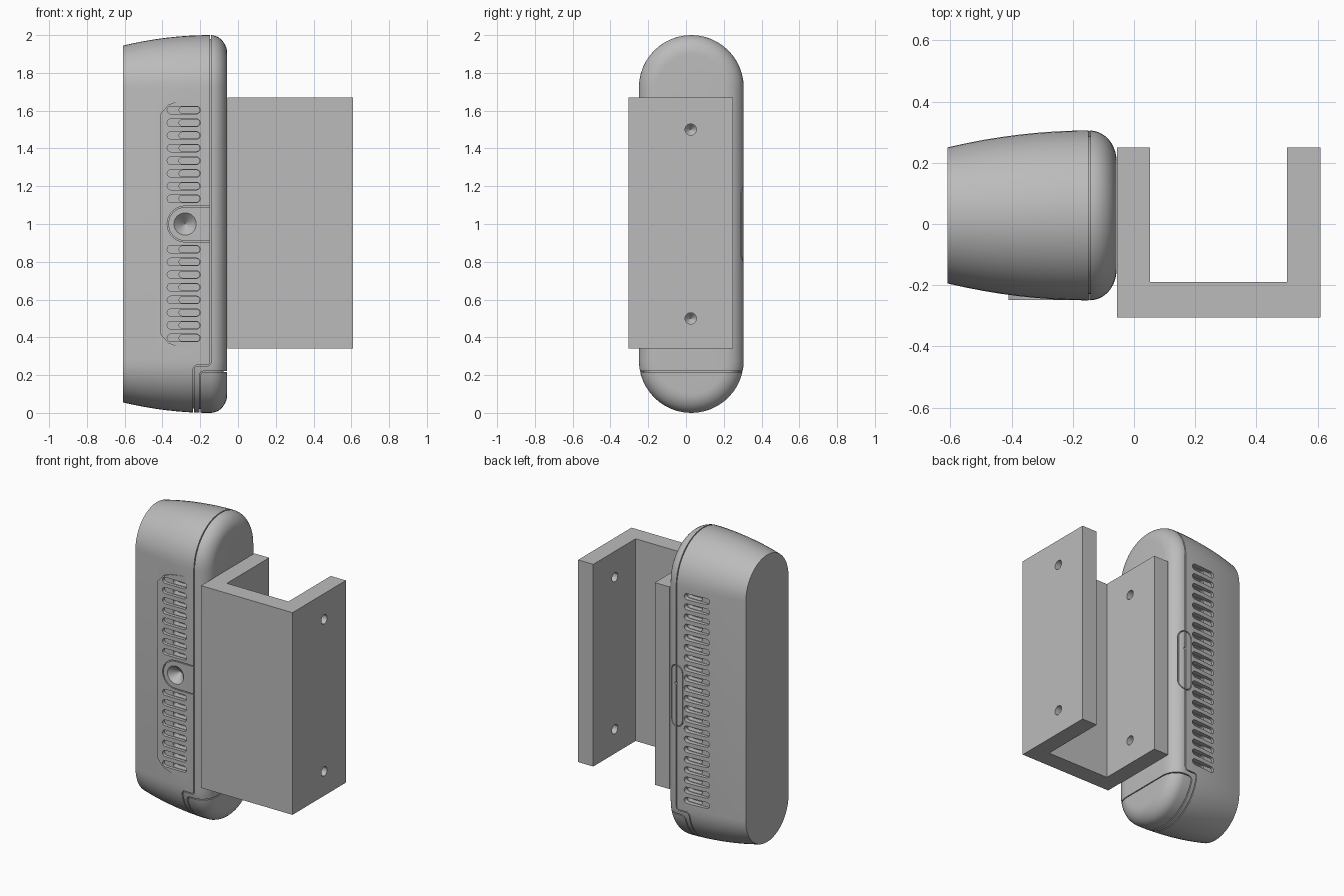
import bpy, bmesh, math
from mathutils import Matrix, Vector

cube = bpy.data.objects.get("Cube")
if cube:
    bpy.data.objects.remove(cube, do_unlink=True)

GREY = (0.5, 0.5, 0.5, 1)
grey = bpy.data.materials.new("plain grey")
grey.use_nodes = True
grey.diffuse_color = GREY
grey.node_tree.nodes["Principled BSDF"].inputs["Base Color"].default_value = GREY

CY = 0.028      # middle of the housing in y
HALF = 0.7225   # half the straight length of the housing
SEAM = -0.145   # where the front cover meets the shell


def finish(name, bm):
    bmesh.ops.recalc_face_normals(bm, faces=bm.faces)
    mesh = bpy.data.meshes.new(name)
    bm.to_mesh(mesh)
    bm.free()
    mesh.materials.append(grey)
    obj = bpy.data.objects.new(name, mesh)
    bpy.context.collection.objects.link(obj)
    return obj


def skin(bm, rings, closed=False):
    """Join equal rings of points into a tube, capped unless closed."""
    loops = [[bm.verts.new(p) for p in ring] for ring in rings]
    pairs = list(zip(loops, loops[1:]))
    if closed:
        pairs.append((loops[-1], loops[0]))
    for a, b in pairs:
        for i in range(len(a)):
            j = (i + 1) % len(a)
            bm.faces.new((a[i], a[j], b[j], b[i]))
    if not closed:
        bm.faces.new(loops[0])
        bm.faces.new(loops[-1])


def prism(bm, outline, y0, y1):
    """Extrude an x-z outline along y."""
    skin(bm, [[(x, y, z) for x, z in outline] for y in (y0, y1)])


def pill(x0, x1, z0, z1, n=10):
    """Outline with two round ends, in x-z."""
    r = min(x1 - x0, z1 - z0) / 2
    tall = z1 - z0 > x1 - x0
    pts = []
    for k in range(2 * n + 2):
        far = k <= n
        a = math.pi * (k if far else k - 1) / n
        if tall:
            pts.append(((x0 + x1) / 2 + r * math.cos(a),
                        (z1 - r if far else z0 + r) + r * math.sin(a)))
        else:
            pts.append(((x1 - r if far else x0 + r) + r * math.sin(a),
                        (z0 + z1) / 2 - r * math.cos(a)))
    return pts


def ribbon(bm, path, y0, y1, closed=False, width=0.006):
    """Thin wall that follows an x-z path, used to cut grooves."""
    pts = [Vector(p) for p in path]
    n, rings = len(pts), []
    for i, p in enumerate(pts):
        before = pts[i - 1] if closed or i else p
        after = pts[(i + 1) % n] if closed or i < n - 1 else p
        d = (after - before).normalized()
        side = Vector((-d.y, d.x)) * width / 2
        a, b = p + side, p - side
        rings.append([(a.x, y0, a.y), (a.x, y1, a.y), (b.x, y1, b.y), (b.x, y0, b.y)])
    skin(bm, rings, closed)


def cone(bm, r1, r2, depth, place, axis):
    turn = Matrix.Rotation(math.pi / 2, 4, axis)
    bmesh.ops.create_cone(bm, cap_ends=True, segments=32, radius1=r1, radius2=r2,
                          depth=depth, matrix=Matrix.Translation(place) @ turn)


def boolean(obj, tool, operation="DIFFERENCE"):
    mod = obj.modifiers.new("cut", "BOOLEAN")
    mod.object, mod.operation, mod.solver = tool, operation, "EXACT"
    bpy.context.view_layer.objects.active = obj
    bpy.ops.object.modifier_apply(modifier=mod.name)


def smooth(obj, angle=28):
    bpy.ops.object.select_all(action="DESELECT")
    obj.select_set(True)
    bpy.context.view_layer.objects.active = obj
    bpy.ops.object.shade_smooth_by_angle(angle=math.radians(angle))


def housing(name, inset=0.0):
    """Tapered long capsule with a rounded cover side."""
    profile = []
    for k in range(9):
        t = 1 - k / 8
        profile.append((SEAM - 0.465 * t, 0.2775 - 0.0555 * t * t))
    for k in range(1, 11):
        a = math.pi / 2 * k / 10
        profile.append((SEAM + 0.088 * math.sin(a), 0.1775 + 0.1 * math.cos(a)))
    profile[0] = (profile[0][0] + inset, profile[0][1])
    rings = []
    for x, r in profile:
        x, r = min(x, -0.057 - inset), r - inset
        ring = []
        for k in range(50):
            top = k < 25
            a = math.pi * (k if top else k - 1) / 24
            ring.append((x, CY + r * math.cos(a), 1 + (HALF if top else -HALF) + r * math.sin(a)))
        rings.append(ring)
    bm = bmesh.new()
    skin(bm, rings)
    if inset:
        bmesh.ops.remove_doubles(bm, verts=bm.verts, dist=1e-5)
    return finish(name, bm)


# Outer shell, with an inner core that backs the seams
shell = housing("housing_shell")
core = housing("housing_core", 0.02)

# Flat vent pad on the front
half_pad = [(-0.15, 0.665), (-0.24, 0.663), (-0.32, 0.65), (-0.37, 0.63), (-0.41, 0.585)]
bm = bmesh.new()
prism(bm, [(x, 1 + z) for x, z in half_pad] + [(x, 1 - z) for x, z in reversed(half_pad)],
      -0.2485, -0.15)
pad = finish("vent_pad", bm)
boolean(shell, pad, "UNION")

# Cutters: wide shallow slots with a deeper short slot inside each
shallow, deep = bmesh.new(), bmesh.new()
for k in range(-10, 11):
    z = 1 + 0.067 * k
    sides = [(0.275, 0.24, 0.4)]
    if 2 <= abs(k) <= 9:
        sides.append((-0.228, -0.19, -0.4))
    for floor, bottom, out in sides:
        prism(shallow, pill(-0.375, -0.2, z - 0.02, z + 0.02), floor, out)
        prism(deep, pill(-0.312, -0.203, z - 0.017, z + 0.017), bottom, out)
shallow, deep = finish("slot_cutter", shallow), finish("deep_slot_cutter", deep)

# Cutters: front dish, pinhole on the back, screw pits on the cover
bm = bmesh.new()
cone(bm, 0.001, 0.06, 0.06, (-0.28, -0.2195, 1), "X")
cone(bm, 0.008, 0.008, 0.1, (-0.14, 0.33, 1.08), "X")
for z in (0.5, 1.5):
    cone(bm, 0.001, 0.032, 0.04, (-0.075, 0.025, z), "Y")
pits = finish("pit_cutter", bm)

# Cutters: tongue groove on the front, pill groove on the back
bm = bmesh.new()
arc = [(-0.28 - 0.092 * math.sin(math.pi * k / 16), 1 + 0.092 * math.cos(math.pi * k / 16))
       for k in range(17)]
ribbon(bm, [(SEAM, 1.092)] + arc + [(SEAM, 0.908)], -0.3, -0.239)
ribbon(bm, pill(-0.19, -0.1, 0.8, 1.2), 0.283, 0.35, closed=True)
grooves = finish("groove_cutter", bm)

# Cutters: cover seam and bottom cap seam, right through the shell
bm = bmesh.new()
ribbon(bm, [(SEAM, 2.1), (SEAM, 0.27), (-0.149, 0.257), (-0.16, 0.25), (-0.22, 0.25),
            (-0.231, 0.244), (-0.235, 0.23), (-0.235, -0.1)], -0.5, 0.5)
ribbon(bm, [(0, 0.22), (-0.18, 0.22), (-0.195, 0.214), (-0.202, 0.2), (-0.202, -0.1)], -0.5, 0.5)
seams = finish("seam_cutter", bm)

for tool in (shallow, deep, pits, grooves, seams):
    boolean(shell, tool)
for tool in (shallow, deep, pits):
    boolean(core, tool)
smooth(shell)
smooth(core)

# Channel-shaped mounting bracket with through holes in both arms
outline = [(-0.055, -0.305), (0.61, -0.305), (0.61, 0.25), (0.5, 0.25),
           (0.5, -0.19), (0.052, -0.19), (0.052, 0.25), (-0.055, 0.25)]
bm = bmesh.new()
skin(bm, [[(x, y, z) for x, y in outline] for z in (0.34, 1.67)])
bracket = finish("mounting_bracket", bm)
bm = bmesh.new()
for z in (0.5, 1.5):
    cone(bm, 0.03, 0.03, 1, (0.28, 0.025, z), "Y")
holes = finish("hole_cutter", bm)
boolean(bracket, holes)
smooth(bracket)

for tool in (pad, shallow, deep, pits, grooves, seams, holes):
    bpy.data.objects.remove(tool, do_unlink=True)
